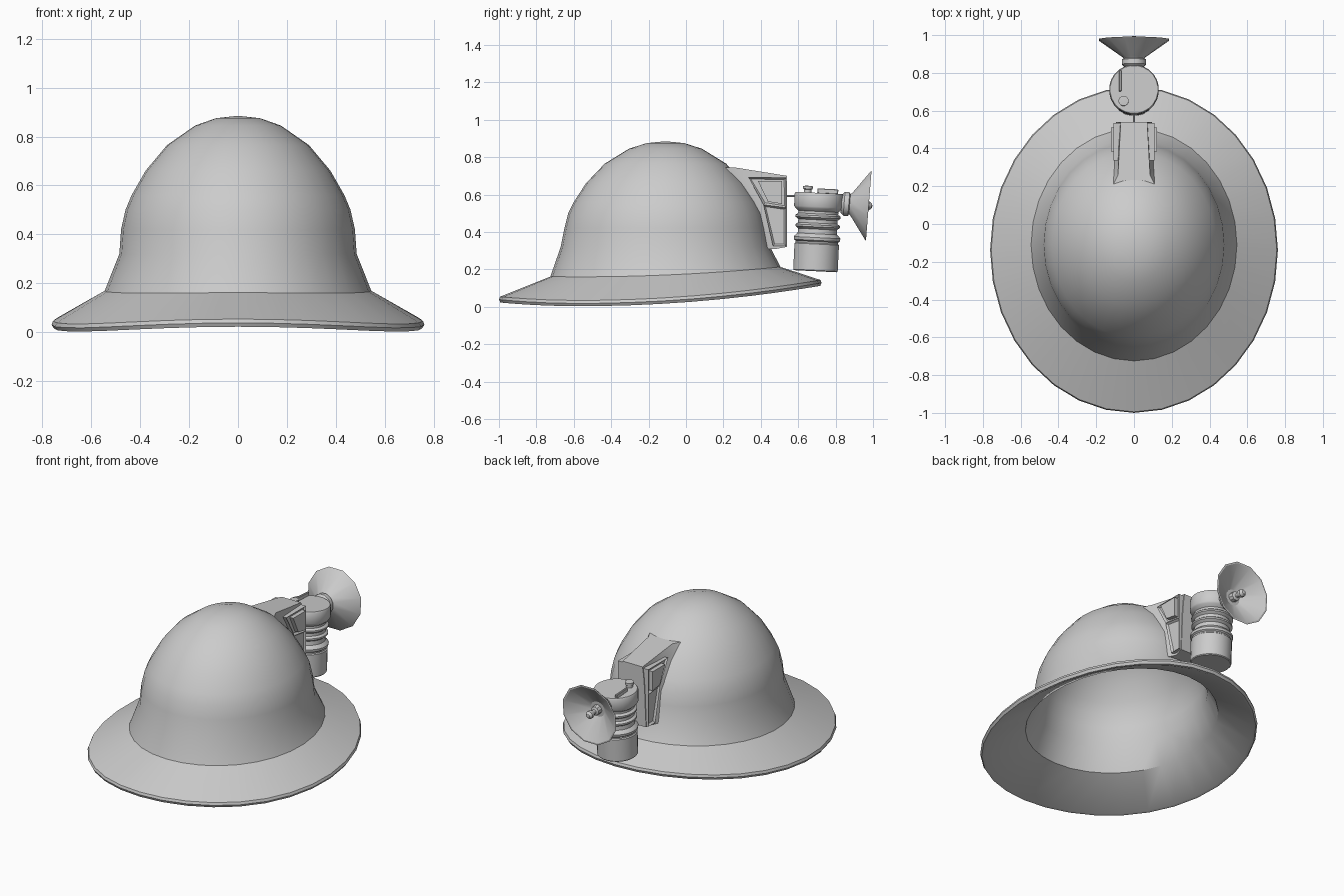
import bpy, bmesh, math
from mathutils import Matrix, Vector

if "Cube" in bpy.data.objects:
    bpy.data.objects.remove(bpy.data.objects["Cube"])


def finish(name, bm, matrix=None, angle=35):
    bmesh.ops.remove_doubles(bm, verts=bm.verts, dist=0.0003)
    bmesh.ops.recalc_face_normals(bm, faces=bm.faces)
    me = bpy.data.meshes.new(name)
    bm.to_mesh(me)
    bm.free()
    ob = bpy.data.objects.new(name, me)
    bpy.context.collection.objects.link(ob)
    if matrix:
        ob.matrix_world = matrix
    bpy.ops.object.select_all(action='DESELECT')
    ob.select_set(True)
    bpy.context.view_layer.objects.active = ob
    bpy.ops.object.shade_smooth_by_angle(angle=math.radians(angle))
    return ob


def loft(name, rings, matrix=None, caps=False, angle=35):
    bm = bmesh.new()
    vs = [[bm.verts.new(p) for p in r] for r in rings]
    n = len(rings[0])
    for a, b in zip(vs, vs[1:]):
        for i in range(n):
            j = (i + 1) % n
            bm.faces.new((a[i], a[j], b[j], b[i]))
    if caps:
        bm.faces.new(vs[0])
        bm.faces.new(vs[-1])
    return finish(name, bm, matrix, angle)


def lathe(name, profile, segs, matrix):
    turn = [2 * math.pi * (i + 0.5) / segs for i in range(segs)]
    return loft(name, [[(r * math.cos(t), r * math.sin(t), z) for t in turn]
                       for r, z in profile], matrix, angle=32)


def plate(name, outline, x0, x1, inset=0, angle=25):
    """Extruded y-z polygons from x0 to x1, optionally recessed on the outside."""
    bm = bmesh.new()
    faces = [bm.faces.new([bm.verts.new((x0, y, z)) for y, z in poly]) for poly in outline]
    bmesh.ops.remove_doubles(bm, verts=bm.verts, dist=0.0003)
    ext = bmesh.ops.extrude_face_region(bm, geom=list(bm.faces), use_keep_orig=True)
    new = [g for g in ext['geom'] if isinstance(g, bmesh.types.BMVert)]
    bmesh.ops.translate(bm, verts=new, vec=(x1 - x0, 0, 0))
    bmesh.ops.recalc_face_normals(bm, faces=bm.faces)
    if inset:
        outer = [f for f in bm.faces if all(abs(v.co.x - x1) < 1e-5 for v in f.verts)]
        bmesh.ops.inset_individual(bm, faces=outer, thickness=inset, depth=-0.012)
    return finish(name, bm, None, angle)


# Helmet shell: elliptical rings, the brim swept up toward the back
def sweep(y):
    u = y + 0.57
    return (0.0656 if u > 0 else 0.11) * u * u


dome = [(0.485, 0.56, 0.32), (0.478, 0.54, 0.42), (0.46, 0.52, 0.50), (0.435, 0.49, 0.56),
        (0.378, 0.425, 0.66), (0.29, 0.325, 0.765), (0.175, 0.195, 0.845),
        (0.09, 0.1, 0.875), (0, 0, 0.885)]
outer = [(rx, ry, z, -0.11, 0) for rx, ry, z in dome]
inner = [(max(rx - 0.02, 0), max(ry - 0.02, 0), z - 0.018, -0.11, 0) for rx, ry, z in reversed(dome)]
brim = [(0.53, 0.60, 0.143, -0.11, 0.7), (0.735, 0.838, 0.006, -0.1375, 1),
        (0.752, 0.855, 0.003, -0.1375, 1), (0.762, 0.8625, 0.018, -0.1375, 1),
        (0.756, 0.857, 0.034, -0.1375, 1), (0.545, 0.615, 0.16, -0.11, 0.7)]
rings = []
for rx, ry, z, cy, k in inner + brim + outer:
    ring = []
    for i in range(32):
        t = 2 * math.pi * i / 32
        y = cy + ry * math.sin(t)
        ring.append((rx * math.cos(t), y, z + k * sweep(y)))
    rings.append(ring)
loft("helmet_shell", rings)

# Lamp bracket: block flaring into the back of the dome
rings = []
for yd, zd, zb, w in [(0.195, 0.755, 0.70, 0.07), (0.27, 0.67, 0.64, 0.078), (0.345, 0.56, 0.55, 0.085),
                      (0.395, 0.42, 0.42, 0.09), (0.42, 0.32, 0.32, 0.095)]:
    side = [(0.12, yd - 0.005, zd - 0.01), (0.085, yd + 0.065, zd - 0.01), (w, 0.54, zb)]
    rings.append([(-x, y, z) for x, y, z in side] + side[::-1])
loft("lamp_bracket", rings, caps=True)

# Framed side panels with a raised pad
frames = [[(0.335, 0.69), (0.535, 0.69), (0.535, 0.53), (0.415, 0.545)],
          [(0.415, 0.545), (0.535, 0.53), (0.535, 0.325), (0.465, 0.325)]]
pad = [[(0.385, 0.672), (0.512, 0.672), (0.512, 0.55), (0.438, 0.562)]]
for s, label in ((1, "right"), (-1, "left")):
    plate(label + "_bracket_panel", frames, s * 0.07, s * 0.108, 0.014)
    plate(label + "_bracket_pad", pad, s * 0.08, s * 0.122)

# Lamp canister, leaning slightly back
tilt = Matrix.Translation((0, 0.692, 0.19)) @ Matrix.Rotation(math.radians(-2.8), 4, 'X')
lathe("lamp_canister", [
    (0, 0), (0.116, 0), (0.12, 0.005), (0.12, 0.145), (0.114, 0.15), (0.114, 0.158),
    (0.124, 0.165), (0.126, 0.18), (0.12, 0.188), (0.106, 0.2), (0.104, 0.225),
    (0.12, 0.237), (0.12, 0.247), (0.106, 0.257), (0.106, 0.275), (0.122, 0.287),
    (0.122, 0.297), (0.108, 0.307), (0.108, 0.32), (0.126, 0.335), (0.132, 0.345),
    (0.132, 0.41), (0.127, 0.419), (0, 0.419)], 24, tilt)

# Screw cap and latch on the canister lid
lathe("lid_screw", [(0, 0), (0.02, 0), (0.02, 0.02), (0.027, 0.023), (0.027, 0.038), (0, 0.04)],
      12, tilt @ Matrix.Translation((-0.055, -0.062, 0.415)))
bm = bmesh.new()
bmesh.ops.create_cube(bm, size=1, matrix=Matrix.Diagonal((0.014, 0.112, 0.026, 1)))
bmesh.ops.bevel(bm, geom=bm.edges[:], offset=0.003, segments=1, affect='EDGES')
finish("lid_latch", bm, tilt @ Matrix.Translation((-0.073, 0.045, 0.43)))

# Thin pin joining bracket and canister
lathe("mount_pin", [(0, 0), (0.007, 0), (0.007, 0.08), (0, 0.08)], 8,
      Matrix.Translation((0, 0.525, 0.592)) @ Matrix.Rotation(math.radians(-90), 4, 'X'))

# Reflector dish and bulb, aimed a little downward
aim = Vector((0, 1, -0.08)).to_track_quat('Z', 'Y').to_matrix().to_4x4()
aim = Matrix.Translation((0, 0.975, 0.54)) @ aim
lathe("reflector_dish", [
    (0, -0.145), (0.05, -0.145), (0.066, -0.13), (0.066, -0.105), (0.056, -0.1), (0.062, -0.092),
    (0.188, -0.004), (0.193, 0.002), (0.183, 0.002), (0.05, -0.082), (0, -0.082)], 12, aim)
lathe("bulb", [(0, -0.085), (0.03, -0.085), (0.028, -0.052), (0.013, -0.046), (0.013, -0.032),
               (0.024, -0.014), (0.024, 0.004), (0.013, 0.018), (0, 0.022)], 10, aim)
